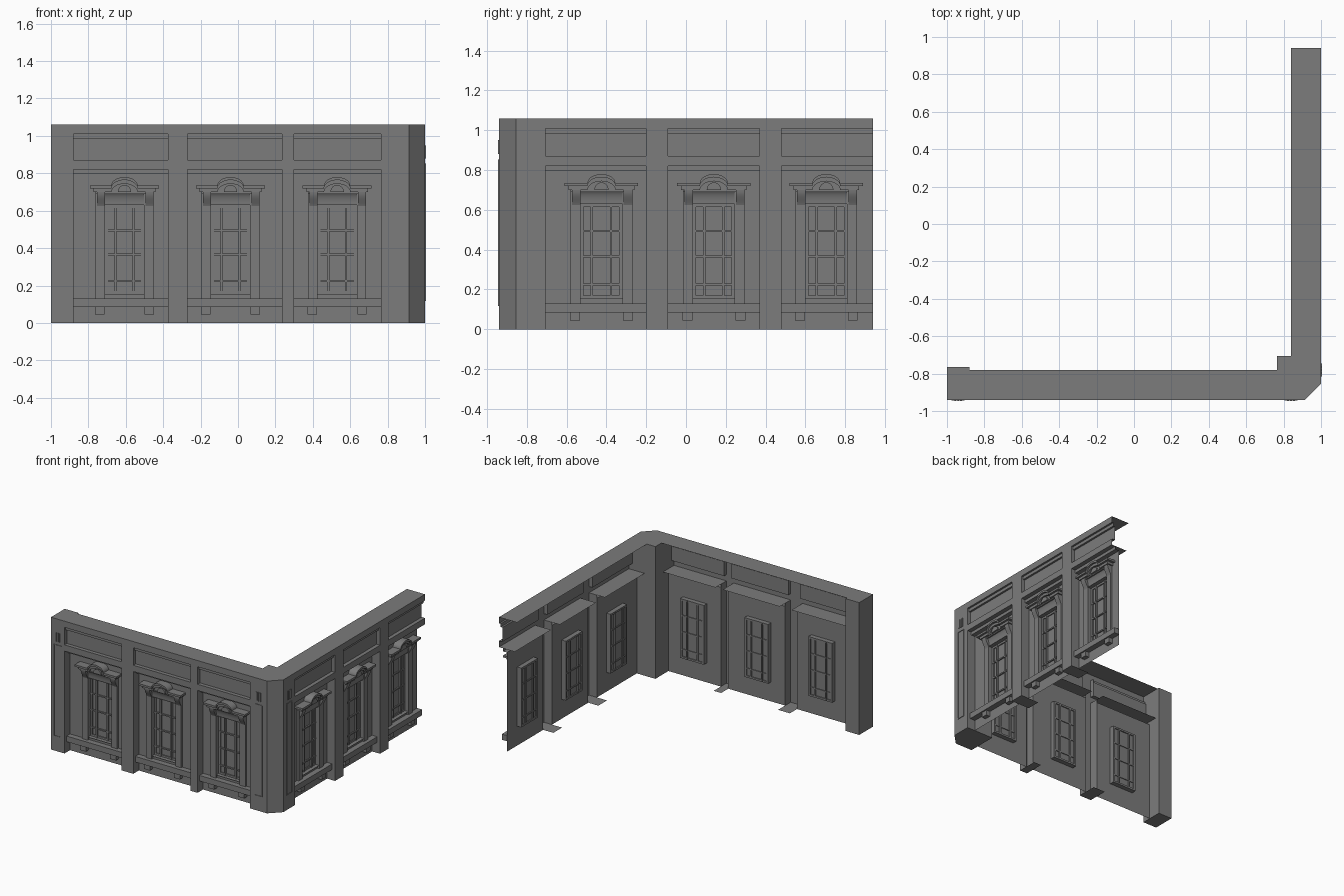
import bpy
import bmesh
from math import sin, cos, pi
from mathutils import Matrix

if "Cube" in bpy.data.objects:
    bpy.data.objects.remove(bpy.data.objects["Cube"])

stone = bpy.data.materials.new("grey stone")
stone.use_nodes = True
GREY = (0.2, 0.2, 0.2, 1)
stone.diffuse_color = GREY
stone.node_tree.nodes["Principled BSDF"].inputs["Base Color"].default_value = GREY

H = 1.06        # wall height
T = 0.16        # wall thickness
PANEL = 0.07    # depth of the bay panel behind the pier face

# Each wall is built in its own frame: u along it, d inwards from its face, z up
FRONT = Matrix.Translation((0, -0.94, 0))
RIGHT = Matrix.Translation((1, 0, 0)) @ Matrix.Rotation(pi / 2, 4, "Z")


def extrude(name, wall, profile, axis, a, b, solid=True, smooth=False):
    """Profile is (d, z) for axis u, (u, z) for axis d, (u, d) for axis z."""
    place = {"u": lambda p, t: (t, p[0], p[1]),
             "d": lambda p, t: (p[0], t, p[1]),
             "z": lambda p, t: (p[0], p[1], t)}[axis]
    bm = bmesh.new()
    va = [bm.verts.new(place(p, a)) for p in profile]
    vb = [bm.verts.new(place(p, b)) for p in profile]
    n = len(profile)
    for i in range(n if solid else n - 1):
        j = (i + 1) % n
        bm.faces.new((va[i], va[j], vb[j], vb[i]))
    if solid:
        bm.faces.new(va)
        bm.faces.new(vb[::-1])
        bmesh.ops.recalc_face_normals(bm, faces=bm.faces)
    mesh = bpy.data.meshes.new(name)
    bm.to_mesh(mesh)
    bm.free()
    mesh.materials.append(stone)
    ob = bpy.data.objects.new(name, mesh)
    ob.matrix_world = wall
    bpy.context.collection.objects.link(ob)
    if smooth:
        bpy.ops.object.select_all(action="DESELECT")
        ob.select_set(True)
        bpy.context.view_layer.objects.active = ob
        bpy.ops.object.shade_smooth_by_angle()
    return ob


def box(name, wall, u0, u1, d0, d1, z0, z1):
    return extrude(name, wall, [(u0, d0), (u1, d0), (u1, d1), (u0, d1)], "z", z0, z1)


def hump(c, half, z):
    """Straight line with a rounded rise in the middle."""
    arc = [(c - 0.07 * cos(pi * i / 14), z + 0.045 * sin(pi * i / 14)) for i in range(15)]
    return [(c - half, z)] + arc + [(c + half, z)]


def pediment_band(name, wall, c, half, z, thick, d):
    top = hump(c, half, z)
    low = [(u, v - thick) for u, v in reversed(top)]
    extrude(name, wall, top + low, "d", d, PANEL, smooth=True)


def pier(wall, u0, u1):
    extrude("pier", wall, [(T, H), (0, H), (0, 0), (T, 0)], "u", u0, u1, solid=False)


def bay(wall, u0, u1, c, open_end=False):
    w, z0, z1 = 0.105, 0.155, 0.63   # window opening
    frieze = [(0, 1.01), (0.015, 1.01), (0.015, 0.985), (0.03, 0.985), (0.03, 0.87), (0, 0.87)]
    header = [(0, 0.82), (0.035, 0.82), (0.035, 0.795), (PANEL, 0.795)]
    extrude("bay_wall", wall, [(T, H), (0, H)] + frieze + header + [(PANEL, z1)],
            "u", u0, u1, solid=False)
    for a, b in ((u0, c - w), (c + w, u1)):
        extrude("bay_panel", wall, [(PANEL, z1), (PANEL, 0)], "u", a, b, solid=False)
    extrude("panel_base", wall, [(PANEL, z0), (PANEL, 0)], "u", c - w, c + w, solid=False)
    extrude("header_ledge", wall, [(0.14, 0.82), (0.035, 0.82)], "u", u0, u1, solid=False)
    # Side cheeks of the recesses
    for u in (u0,) if open_end else (u0, u1):
        extrude("frieze_cheek", wall, [(u, 0), (u, 0.03)], "z", 0.87, 1.01, solid=False)
        extrude("bay_cheek", wall, [(u, 0), (u, PANEL)], "z", 0, 0.82, solid=False)
    # Window recess and glazing
    back = 0.095
    extrude("window_reveal", wall,
            [(c - w, z0), (c + w, z0), (c + w, z1), (c - w, z1), (c - w, z0)],
            "d", 0.055, back, solid=False)
    box("glazing", wall, c - w, c + w, back, back + 0.004, z0, z1)
    for s in (-1, 1):
        m = c + s * 0.048
        box("upright_bar", wall, m - 0.006, m + 0.006, back - 0.014, back + 0.014, z0, z1)
        e = c + s * (w - 0.008)
        box("sash_side", wall, e - 0.008, e + 0.008, back - 0.008, back + 0.012, z0, z1)
    for z in (0.225, 0.365, 0.495):
        box("cross_bar", wall, c - w, c + w, back - 0.01, back + 0.01, z - 0.005, z + 0.005)
    for z in (z0, z1 - 0.015):
        box("sash_rail", wall, c - w, c + w, back - 0.008, back + 0.012, z, z + 0.015)
    # Surround: jambs, consoles, sill and its blocks
    for s in (-1, 1):
        j = c + s * 0.13
        box("jamb", wall, j - 0.025, j + 0.025, 0.055, PANEL, 0.13, 0.7)
        scroll = [(0.06 - 0.035 * (0.5 - 0.5 * cos(pi * i / 8)), 0.6 + 0.1 * i / 8) for i in range(9)]
        extrude("console", wall, scroll + [(PANEL, 0.7), (PANEL, 0.6)], "u",
                j - 0.018, j + 0.025, smooth=True)
        k = c + s * 0.133
        box("sill_block", wall, k - 0.025, k + 0.025, 0.035, PANEL, 0.045, 0.085)
    box("sill", wall, u0, u1, 0.025, PANEL, 0.085, 0.13)
    # Coved lintel
    cove = [(0.03 + 0.03 * sin(pi / 2 * i / 8), 0.63 + 0.07 * cos(pi / 2 * i / 8)) for i in range(9)]
    extrude("lintel", wall, cove + [(PANEL, 0.63), (PANEL, 0.7)], "u", c - w, c + w, smooth=True)
    # Arched cornice over the window
    pediment_band("cornice_lip", wall, c, 0.185, 0.735, 0.016, 0.002)
    pediment_band("cornice_bed", wall, c, 0.165, 0.719, 0.02, 0.018)
    extrude("cornice_back", wall, hump(c, 0.155, 0.705) + [(c + 0.155, 0.69), (c - 0.155, 0.69)],
            "d", 0.035, PANEL)
    disc = [(c + 0.036 * cos(pi * i / 12), 0.7 + 0.038 * sin(pi * i / 12)) for i in range(13)]
    extrude("keystone", wall, disc, "d", 0.022, PANEL, smooth=True)


def pier_trim(wall, u0, u1):
    """Thin border and three short bars on a wide pier."""
    c, h = (u0 + u1) / 2, 0.032
    for s in (-1, 1):
        e = c + s * h
        box("trim_side", wall, e - 0.003, e + 0.003, -0.004, 0.001, 0.12, 0.85)
    for z in (0.12, 0.85):
        box("trim_rail", wall, c - h, c + h, -0.004, 0.001, z - 0.003, z + 0.003)
    for i in (-1, 0, 1):
        b = c + i * 0.016
        box("trim_bar", wall, b - 0.005, b + 0.005, -0.006, 0.001, 0.88, 0.95)


# Solid end pier and chamfered corner pier
box("end_pier", FRONT, -1, -0.88, 0, 0.175, 0, H)
corner = [(0.765, 0), (0.915, 0), (1, 0.085), (1, 0.235), (0.765, 0.235)]
extrude("corner_pier", FRONT, corner, "z", 0, H)

# Front wall
bay(FRONT, -0.88, -0.375, -0.607)
bay(FRONT, -0.27, 0.235, -0.04)
bay(FRONT, 0.3, 0.765, 0.53)
pier(FRONT, -0.375, -0.27)
pier(FRONT, 0.235, 0.3)
pier_trim(FRONT, -1, -0.88)
pier_trim(FRONT, 0.765, 0.915)

# Right wall, its last bay left open at the end
bay(RIGHT, -0.705, -0.2, -0.425)
bay(RIGHT, -0.09, 0.37, 0.14)
bay(RIGHT, 0.48, 0.94, 0.705, open_end=True)
pier(RIGHT, -0.2, -0.09)
pier(RIGHT, 0.37, 0.48)
pier_trim(RIGHT, -0.855, -0.705)
